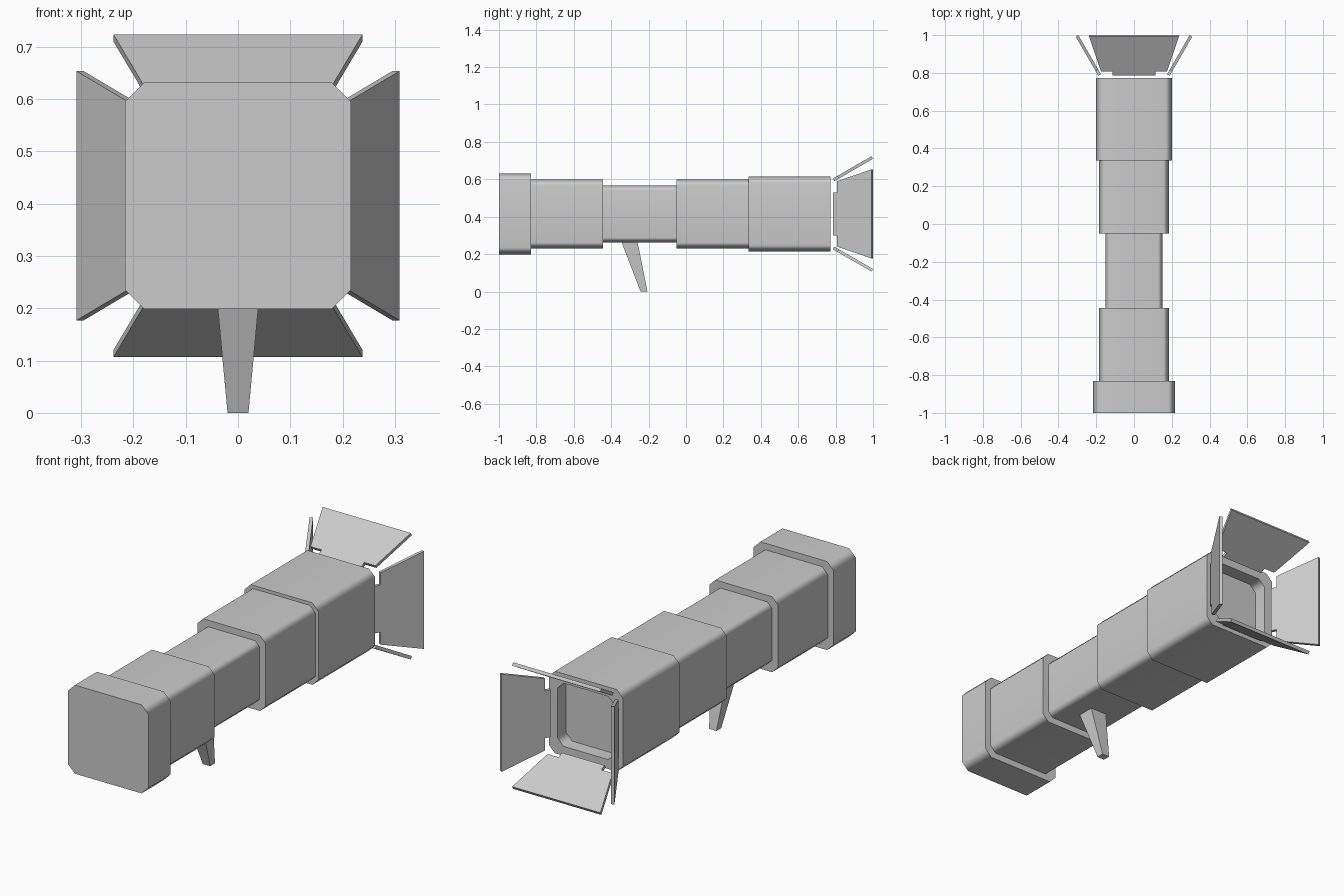
import bpy, bmesh, math
from mathutils import Matrix, Vector

cube = bpy.data.objects.get("Cube")
if cube:
    bpy.data.objects.remove(cube, do_unlink=True)

AXIS_Z = 0.415  # height of the lamp's optical axis

grey = bpy.data.materials.new("light_grey")
grey.use_nodes = True
colour = (0.6, 0.6, 0.6, 1)
grey.diffuse_color = colour
grey.node_tree.nodes["Principled BSDF"].inputs["Base Color"].default_value = colour


def finish(name, bm):
    bmesh.ops.recalc_face_normals(bm, faces=bm.faces)
    mesh = bpy.data.meshes.new(name)
    bm.to_mesh(mesh)
    bm.free()
    mesh.materials.append(grey)
    obj = bpy.data.objects.new(name, mesh)
    bpy.context.collection.objects.link(obj)
    return obj


def loft(name, rings):
    """Bridge a list of equal-length point rings and cap both ends."""
    bm = bmesh.new()
    loops = [[bm.verts.new(p) for p in ring] for ring in rings]
    n = len(loops[0])
    for a, b in zip(loops, loops[1:]):
        for i in range(n):
            j = (i + 1) % n
            bm.faces.new((a[i], a[j], b[j], b[i]))
    bm.faces.new(loops[0])
    bm.faces.new(loops[-1])
    return finish(name, bm)


def chamfered_square(y, half, cut):
    k = half - cut
    corner = [(half, k), (k, half)]
    points = []
    for q in range(4):
        turn = Matrix.Rotation(q * math.pi / 2, 2)
        points += [turn @ Vector(p) for p in corner]
    return [(p.x, y, AXIS_Z + p.y) for p in points]


# Stepped housing, ending in a recessed lens opening at the back
sections = [(-1, -0.83, 0.216), (-0.83, -0.445, 0.184), (-0.445, -0.05, 0.152),
            (-0.05, 0.335, 0.184), (0.335, 0.772, 0.2)]
rings = [chamfered_square(y, half, half * 0.167)
         for start, end, half in sections for y in (start, end)]
rings += [chamfered_square(y, 0.154, 0.034) for y in (0.772, 0.705)]
housing = loft("lamp_housing", rings)
bpy.context.view_layer.objects.active = housing
housing.select_set(True)
bpy.ops.object.shade_smooth_by_angle(angle=math.radians(50))
weighted = housing.modifiers.new("flat_sides", 'WEIGHTED_NORMAL')
weighted.keep_sharp = True

# Tapered handle hanging below the narrow section


def handle_ring(z, half, front, back):
    return [(-half, front, z), (half, front, z), (half, back, z), (-half, back, z)]


loft("handle", [handle_ring(0, 0.02, -0.243, -0.206),
                handle_ring(0.268, 0.045, -0.346, -0.26)])

# Four flared barn doors: trapezoid flaps with a hinge tab
slope = math.radians(30)
along = Vector((0, math.cos(slope), math.sin(slope)))
inward = Vector((0, math.sin(slope), -math.cos(slope)))
hinge = Vector((0, 0.785, 0.189))
outline = [(0.115, 0), (0.115, 0.027), (0.175, 0.027), (0.238, 0.239)]
outline += [(-w, d) for w, d in reversed(outline)]

for i, name in enumerate(("top", "right", "bottom", "left")):
    turn = Matrix.Translation((0, 0, AXIS_Z)) @ Matrix.Rotation(-i * math.pi / 2, 4, 'Y')
    faces = [[turn @ (hinge + Vector((w, 0, 0)) + along * d + inward * t)
              for w, d in outline] for t in (0, 0.016)]
    loft("barn_door_" + name, faces)
